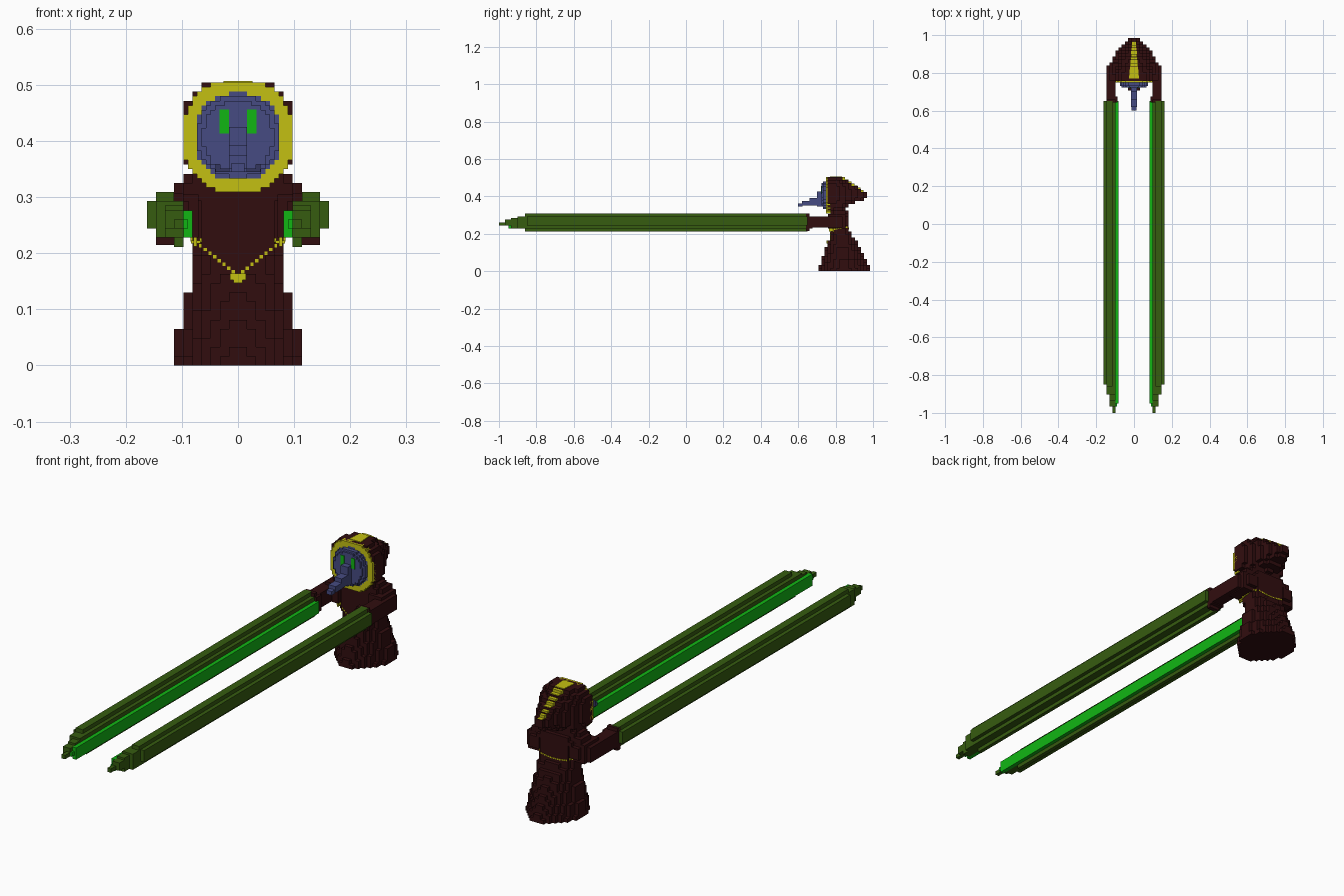
import bpy, bmesh, math
from mathutils import Vector

cube = bpy.data.objects.get("Cube")
if cube:
    bpy.data.objects.remove(cube, do_unlink=True)

U = 2 / 123  # block size of the whole figure


def material(name, rgb):
    lin = [((c / 255 + 0.055) / 1.055) ** 2.4 if c > 10 else c / 255 / 12.92 for c in rgb]
    m = bpy.data.materials.new(name)
    m.use_nodes = True
    m.diffuse_color = (*lin, 1)
    m.node_tree.nodes["Principled BSDF"].inputs["Base Color"].default_value = (*lin, 1)
    return m


BROWN = material("dark maroon", (49, 13, 15))
YELLOW = material("gold", (196, 192, 18))
BLUE = material("slate blue", (70, 75, 130))
NAVY = material("dark slate blue", (52, 54, 95))
GREEN = material("moss green", (54, 92, 16))
BRIGHT = material("bright green", (17, 182, 20))


def finish(name, bm, mat):
    mesh = bpy.data.meshes.new(name)
    bm.to_mesh(mesh)
    bm.free()
    mesh.materials.append(mat)
    ob = bpy.data.objects.new(name, mesh)
    bpy.context.collection.objects.link(ob)
    return ob


def boxes(name, spans, mat, mirror=False):
    """Joined boxes, each given as (x0, x1, y0, y1, z0, z1)."""
    bm = bmesh.new()
    for x0, x1, y0, y1, z0, z1 in spans:
        for a, b in ([(x0, x1), (-x1, -x0)] if mirror else [(x0, x1)]):
            vs = bmesh.ops.create_cube(bm, size=1)["verts"]
            for v in vs:
                v.co = Vector(((a + b) / 2 + v.co.x * (b - a),
                               (y0 + y1) / 2 + v.co.y * (y1 - y0),
                               (z0 + z1) / 2 + v.co.z * (z1 - z0)))
    return finish(name, bm, mat)


def blocks(name, inside, mat, ylim, zlim, size=U, half=0.13):
    """Blocky solid: outer faces of every cell whose centre passes the test."""
    n = round(half / size)
    j0, j1 = round((ylim[0] + 1) / size), round((ylim[1] + 1) / size)
    k0, k1 = round(zlim[0] / size), round(zlim[1] / size)
    cells = {(i, j, k) for i in range(-n, n) for j in range(j0, j1) for k in range(k0, k1)
             if inside((i + .5) * size, (j + .5) * size - 1, (k + .5) * size)}
    bm = bmesh.new()
    for c in cells:
        for axis in range(3):
            for s in (0, 1):
                nb = list(c)
                nb[axis] += 2 * s - 1
                if tuple(nb) in cells:
                    continue
                p, q = (axis + 1) % 3, (axis + 2) % 3
                loop = []
                for a, b in ((0, 0), (1, 0), (1, 1), (0, 1)):
                    co = list(c)
                    co[axis] += s
                    co[p] += a
                    co[q] += b
                    loop.append(bm.verts.new((co[0] * size, co[1] * size - 1, co[2] * size)))
                bm.faces.new(loop if s else loop[::-1])
    bmesh.ops.remove_doubles(bm, verts=bm.verts, dist=size / 20)
    return finish(name, bm, mat)


# Robe profile: height, half width, front y, back y, roundness
ROBE = [(0, .114, .690, 1.0, 1.5), (.016, .114, .705, .985, 1.5), (.065, .0976, .725, .96, 1.7),
        (.13, .0815, .750, .925, 2.2), (.195, .0815, .775, .89, 3), (.21, .0815, .77, .87, 3),
        (.292, .114, .77, .868, 3), (.325, .0976, .77, .865, 3), (.341, .0815, .775, .857, 3),
        (.42, .08, .775, .855, 3)]


def in_robe(x, y, z):
    for lo, hi in zip(ROBE, ROBE[1:]):
        if lo[0] <= z < hi[0]:
            t = (z - lo[0]) / (hi[0] - lo[0])
            y0, y1 = (lo[i] + t * (hi[i] - lo[i]) for i in (2, 3))
            w, p = lo[1], lo[4]
            return abs(x / w) ** p + abs((y - (y0 + y1) / 2) / ((y1 - y0) / 2)) ** p < 1
    return False


blocks("robe", in_robe, BROWN, (.67, 1.0), (0, .41))


# Hood: round at the face, tapering to a drooping point at the back
def hood_top(y):
    return .506 if y < .83 else .506 - (y - .83) / .14 * .096


def in_hood(x, y, z):
    if not .76 < y < .965:
        return False
    top = hood_top(y)
    low = .32 if y < .85 else .345 + (y - .85) * .36
    w = .102 if y < .80 else .102 - (y - .80) / .17 * .085
    mid = (top + low) / 2
    return abs(x / w) ** 2.5 + abs((z - mid) / (top - mid)) ** 2.5 < 1


blocks("hood", in_hood, BROWN, (.75, .98), (.30, .52))

# Gold crest stepping down the ridge of the hood
crest = []
for j in range(12):
    y = .77 + j * U
    w = .026 - .0014 * j
    z = min(hood_top(y + U / 2) + .005, .507)
    crest.append((-w, w, y, y + U, z - .024, z))
boxes("hood_crest", crest, YELLOW)


# Gold rim and domed face, in half-size blocks
def radius(x, z):
    return (abs(x) ** 2.3 + abs(z - .408) ** 2.3) ** (1 / 2.3)


blocks("hood_rim", lambda x, y, z: .077 < radius(x, z) < .0995 and .752 < y < .776,
       YELLOW, (.75, .78), (.30, .52), U / 2)


def in_face(x, y, z):
    if y > .772:
        return False
    return radius(x, z) < (.084 if y > .744 else .072 if y > .735 else .062)


blocks("face", in_face, BLUE, (.727, .775), (.30, .52), U / 2)

# Beak, eyes and dark cheeks
boxes("beak", [(-.012, .012, .600, .622, .345, .361),
               (-.0163, .0163, .620, .662, .350, .375),
               (-.0163, .0163, .660, .705, .352, .392),
               (-.0163, .0163, .700, .735, .345, .425)], BLUE)
boxes("eyes", [(.016, .033, .721, .729, .413, .456)], BRIGHT, True)
boxes("cheeks", [(.0163, .040, .727, .736, .345, .371)], NAVY, True)

# Sleeves reaching forward, with wider cuffs
boxes("sleeves", [(6 * U, 9 * U, .660, .838, .232, .293),
                  (.07, 8 * U, .760, .854, .228, .305),
                  (.07, 7 * U, .780, .870, .245, .293)], BROWN, True)
boxes("cuffs", [(5.4 * U, 9 * U, .642, .676, 14 * U, 18 * U),
                (6 * U, 9 * U, .642, .660, 13.2 * U, 18.9 * U)], BROWN, True)

# Long blades: stepped tip, faceted shaft, glowing inner edge
END = .65
blade = [(6, 7, -1.0, 15, 16), (6, 8, -.967, 15, 17), (6, 8, -.935, 14, 17.5),
         (6, 9, -.902, 14, 18), (6, 7, -.86, 13, 18), (7, 9, -.86, 14, 19),
         (9, 10, -.85, 15, 18)]
boxes("blades", [(a * U, b * U, y, END, c * U, d * U) for a, b, y, c, d in blade], GREEN, True)
boxes("blade_edges", [(5 * U, 6 * U, -.95, END, 14 * U, 17 * U),
                      (5.5 * U, 6 * U, -.967, END, 15 * U, 16 * U)], BRIGHT, True)


# Chain belt: small beads laid on the robe surface, with a pendant in front
def robe_block(x, y, z):
    return in_robe(*((math.floor((c + o) / U) + .5) * U - o for c, o in ((x, 0), (y, 1), (z, 0))))


def surface(x, z, start, step):
    y = start
    while not robe_block(x, y, z) and .68 < y < 1.01:
        y += step
    return y


def bead(x, y, z, r=.003):
    return (x - r, x + r, y - r, y + r, z - r, z + r)


chain = []
for i in range(-9, 10):
    x = i * .0083
    z = .16 + .06 * abs(i) / 9
    chain.append(bead(x, surface(x, z, .69, .002), z))
    zb = .235 - .01 * math.cos(i / 9 * math.pi / 2)
    chain.append(bead(x, surface(x, zb, 1.0, -.002), zb))
for i in range(8):
    y = .785 + i * .0105
    z = .223 + .012 * i / 7
    for s in (-1, 1):
        x = .095
        while not robe_block(x, y, z) and x > .03:
            x -= .002
        chain.append(bead(s * x, y, z, .004))
boxes("belt_chain", chain, YELLOW)
boxes("belt_clasps", [(.073, .079, .764, .785, .212, .228), (.067, .084, .768, .79, .217, .223)],
      YELLOW, True)
py = surface(.004, .156, .69, .002)
boxes("belt_pendant", [(-.014, .014, py - .006, py + .006, .152, .164),
                       (-.008, .008, py - .006, py + .006, .147, .156)], YELLOW)
